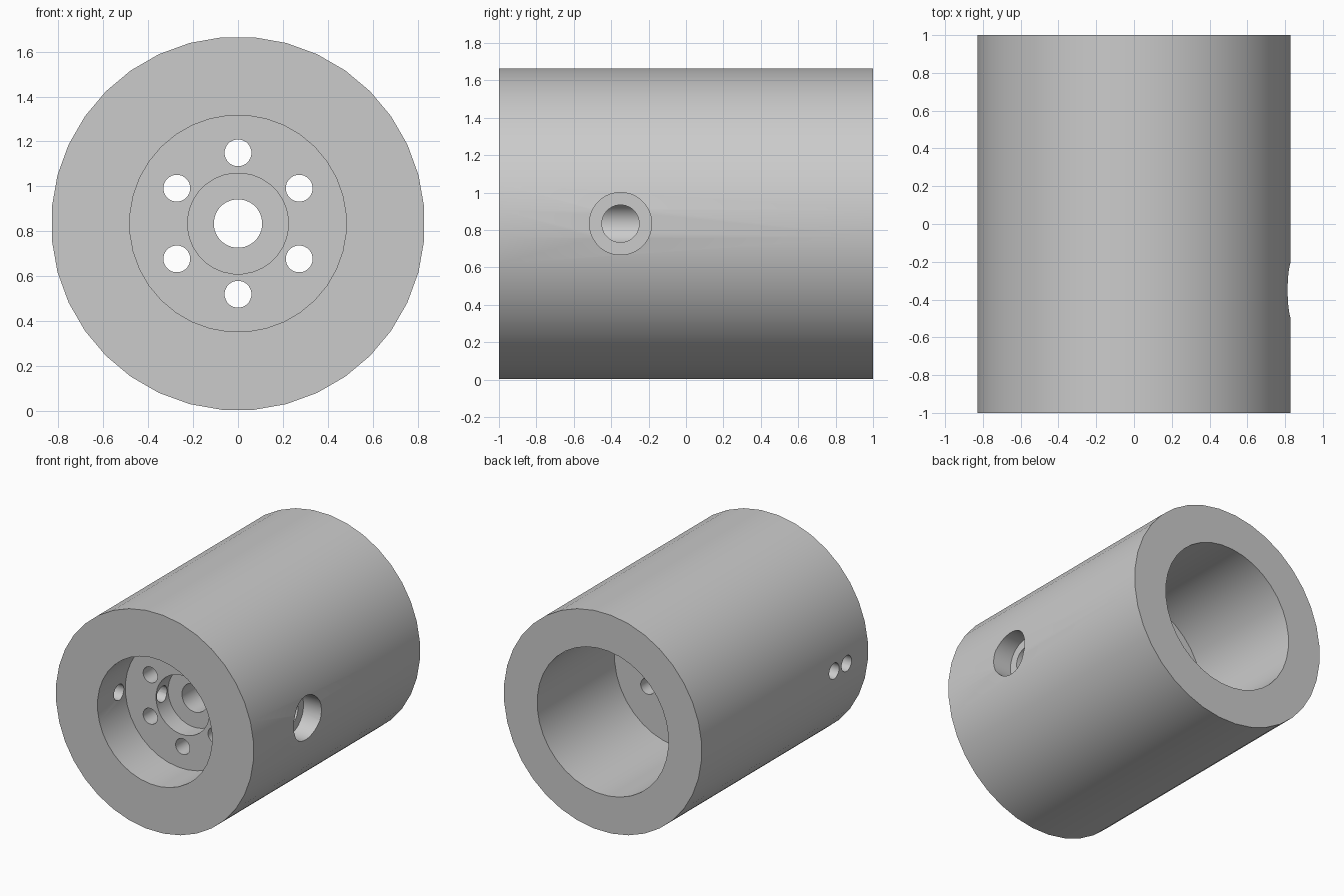
import bpy, bmesh, math
from mathutils import Matrix, Vector

if "Cube" in bpy.data.objects:
    bpy.data.objects.remove(bpy.data.objects["Cube"])

CENTRE_Z = 0.834

grey = bpy.data.materials.new("machined_grey")
grey.use_nodes = True
COLOUR = (0.6, 0.6, 0.6, 1)
grey.diffuse_color = COLOUR
grey.node_tree.nodes["Principled BSDF"].inputs["Base Color"].default_value = COLOUR


def cylinder(name, radius, start, end, sides=32):
    """Closed cylinder between two points, measured from the body axis."""
    start, end = Vector(start), Vector(end)
    axis = end - start
    turn = axis.to_track_quat("Z", "Y").to_matrix().to_4x4()
    place = Matrix.Translation((start + end) / 2 + Vector((0, 0, CENTRE_Z))) @ turn
    # Half a step of roll puts a flat at the top of the barrel
    roll = Matrix.Rotation(math.pi / sides, 4, "Z")
    bm = bmesh.new()
    bmesh.ops.create_cone(bm, cap_ends=True, segments=sides, radius1=radius,
                          radius2=radius, depth=axis.length, matrix=place @ roll)
    mesh = bpy.data.meshes.new(name)
    bm.to_mesh(mesh)
    bm.free()
    mesh.materials.append(grey)
    obj = bpy.data.objects.new(name, mesh)
    bpy.context.collection.objects.link(obj)
    return obj


# Outer barrel
body = cylinder("bored_cylinder", 0.833, (0, -1, 0), (0, 1, 0), 36)
bpy.context.view_layer.objects.active = body
body.select_set(True)


def bore(radius, start, end, sides=32):
    """Cut a round hole in the body."""
    cutter = cylinder("hole_cutter", radius, start, end, sides)
    cutter.hide_render = True
    mod = body.modifiers.new("bore", "BOOLEAN")
    mod.operation = "DIFFERENCE"
    mod.solver = "EXACT"
    mod.object = cutter
    bpy.ops.object.modifier_apply(modifier=mod.name)
    bpy.data.objects.remove(cutter)


# Stepped bores along the axis: front recess, centre recess, through hole, rear bore
bore(0.483, (0, -1.1, 0), (0, -0.665, 0), 36)
bore(0.225, (0, -0.8, 0), (0, -0.52, 0))
bore(0.108, (0, -0.8, 0), (0, 0.3, 0))
bore(0.553, (0, 0.07, 0), (0, 1.1, 0), 36)

# Ring of six bolt holes through the inner wall
for i in range(6):
    a = math.radians(90 + 60 * i)
    x, z = 0.315 * math.cos(a), 0.315 * math.sin(a)
    bore(0.06, (x, -0.8, z), (x, 0.3, z), 24)

# Counterbored side port reaching the through hole
bore(0.167, (0.68, -0.35, 0), (1, -0.35, 0))
bore(0.1, (0, -0.35, 0), (0.8, -0.35, 0))

# Two small side holes on the opposite wall
bore(0.06, (-1, -0.595, 0), (-0.15, -0.595, 0), 24)
bore(0.06, (-1, -0.745, 0), (-0.3, -0.745, 0), 24)

bpy.ops.object.shade_smooth_by_angle(angle=math.radians(30))
